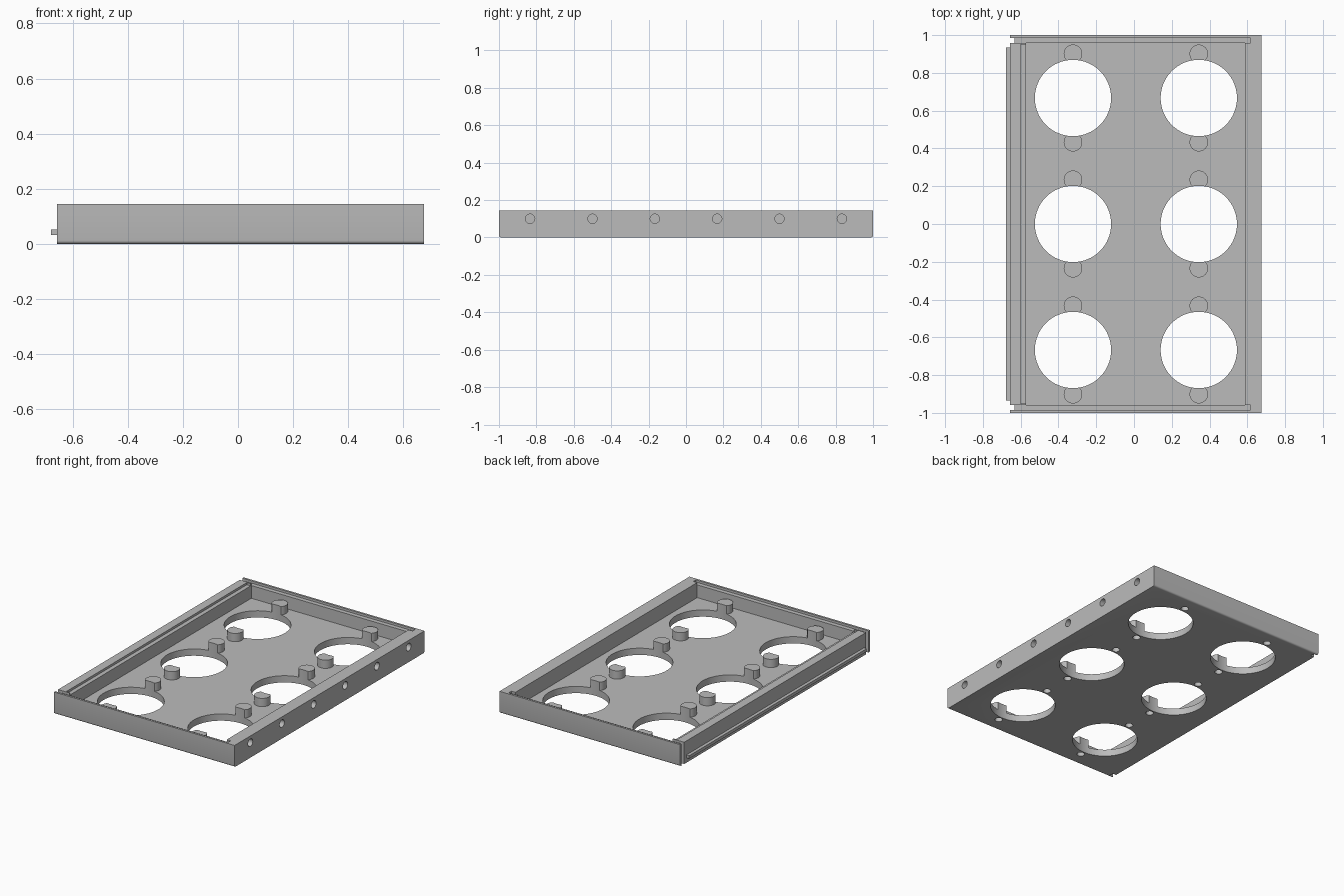
import bpy, bmesh, math
from mathutils import Matrix

cube = bpy.data.objects.get("Cube")
if cube:
    bpy.data.objects.remove(cube, do_unlink=True)

grey = bpy.data.materials.new("plain grey")
grey.use_nodes = True
grey.diffuse_color = (0.5, 0.5, 0.5, 1)
grey.node_tree.nodes["Principled BSDF"].inputs["Base Color"].default_value = (0.5, 0.5, 0.5, 1)


def finish(name, bm):
    mesh = bpy.data.meshes.new(name)
    bm.to_mesh(mesh)
    bm.free()
    mesh.materials.append(grey)
    obj = bpy.data.objects.new(name, mesh)
    bpy.context.collection.objects.link(obj)
    return obj


def box(name, x, y, z, round_bottom=0):
    bm = bmesh.new()
    bmesh.ops.create_cube(bm, size=1)
    for v in bm.verts:
        v.co = [r[0] if c < 0 else r[1] for c, r in zip(v.co, (x, y, z))]
    if round_bottom:
        edges = [e for e in bm.edges if all(v.co.z < z[0] + 0.001 for v in e.verts)
                 and abs(e.verts[0].co.x - e.verts[1].co.x) > 0.1]
        bmesh.ops.bevel(bm, geom=edges, offset=round_bottom, segments=4,
                        profile=0.5, affect='EDGES')
    return finish(name, bm)


def cylinder(name, centre, radius, depth, sides=48, along_x=False):
    bm = bmesh.new()
    bmesh.ops.create_cone(bm, cap_ends=True, segments=sides, radius1=radius,
                          radius2=radius, depth=depth)
    if along_x:
        bmesh.ops.rotate(bm, verts=bm.verts, matrix=Matrix.Rotation(math.pi / 2, 3, 'Y'))
    bmesh.ops.translate(bm, verts=bm.verts, vec=centre)
    return finish(name, bm)


def combine(target, tools, operation):
    for tool in tools:
        mod = target.modifiers.new("combine", 'BOOLEAN')
        mod.operation, mod.solver, mod.object = operation, 'EXACT', tool
        bpy.context.view_layer.objects.active = target
        bpy.ops.object.modifier_apply(modifier=mod.name)
        bpy.data.objects.remove(tool, do_unlink=True)


FLOOR, TOP, LEDGE = 0.045, 0.145, 0.13
hole_centres = [(x, y) for x in (-0.323, 0.343) for y in (-0.667, 0, 0.667)]
peg_centres = [(x, y + s * 0.234) for x, y in hole_centres for s in (-1, 1)]

# Tray body with rounded lower long edges
tray = box("tray", (-0.657, 0.675), (-1, 1), (0, TOP), 0.012)

# Inner pocket and lid ledge
cuts = [box("pocket", (-0.572, 0.588), (-0.957, 0.957), (FLOOR, 0.3)),
        box("ledge", (-0.6, 0.58), (-0.95, 0.95), (LEDGE, 0.3))]
# Lid grooves, open at one end, and the corner notches
for s in (-1, 1):
    side = sorted((s * 0.957, s * 0.986))
    cuts.append(box("groove", (-0.8, 0.617), side, (LEDGE, 0.3)))
    cuts.append(box("notch", (-0.8, -0.632), side, (-0.1, 0.3)))
combine(tray, cuts, 'DIFFERENCE')

# Pegs beside the round openings, trimmed by them
pegs = [cylinder("peg", (x, y, 0.065), 0.049, 0.07, 32) for x, y in peg_centres]
combine(tray, pegs, 'UNION')
cuts = [cylinder("opening", (x, y, 0.1), 0.202, 0.5, 64) for x, y in hole_centres]
# Blind holes under the pegs and along the side
cuts += [cylinder("peg_hole", (x, y, 0.03), 0.024, 0.1, 24) for x, y in peg_centres]
cuts += [cylinder("side_hole", (0.675, (i - 2.5) / 3, 0.1), 0.025, 0.1, 24, True)
         for i in range(6)]
combine(tray, cuts, 'DIFFERENCE')

# Tongue on the opposite side
box("side_tongue", (-0.678, -0.65), (-0.935, 0.935), (0.032, 0.052))

# Smooth round walls, sharp edges
bpy.ops.object.select_all(action='DESELECT')
tray.select_set(True)
bpy.context.view_layer.objects.active = tray
bpy.ops.object.shade_smooth_by_angle(angle=math.radians(30))
